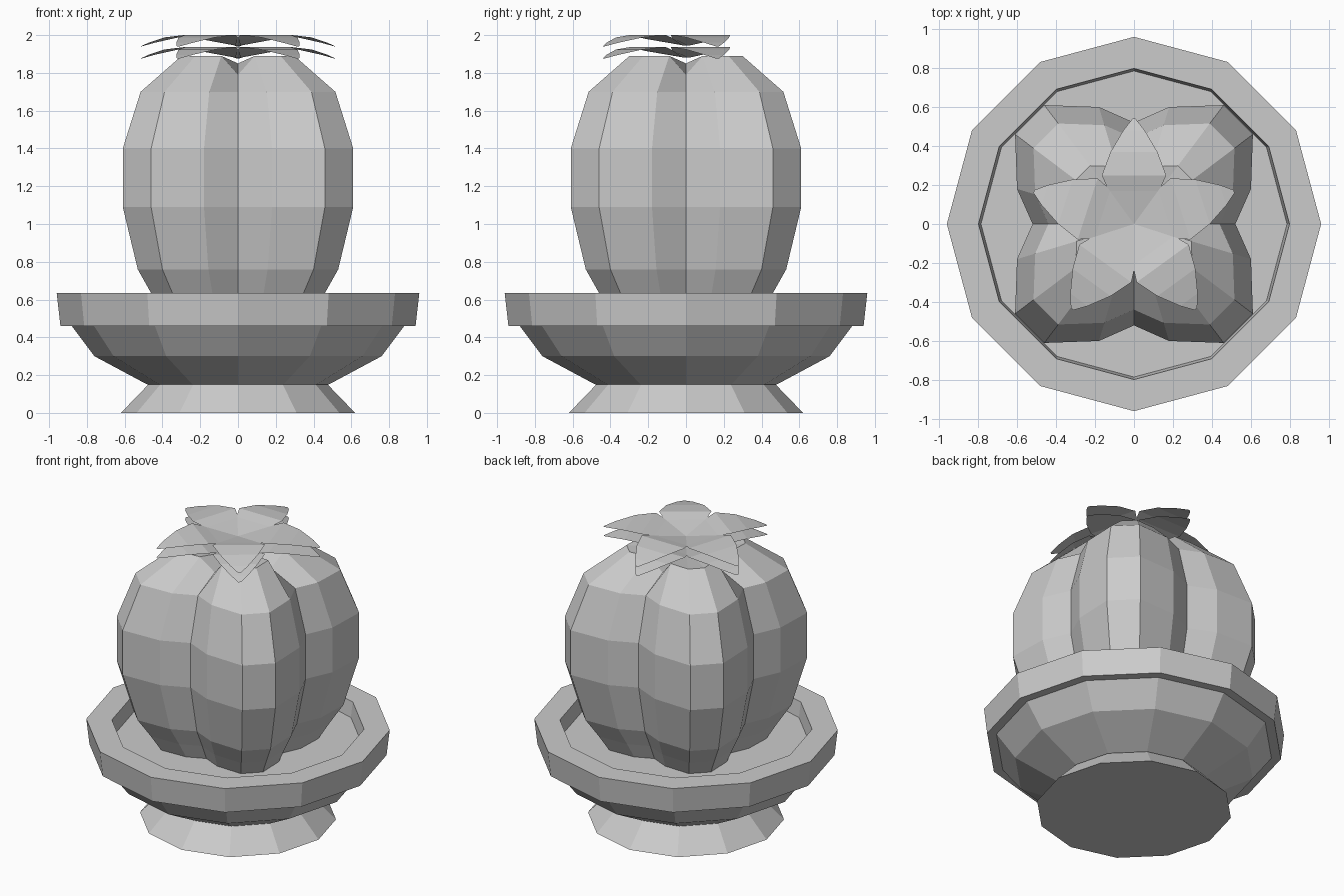
import bpy, bmesh, math
from mathutils import Matrix, Vector

if "Cube" in bpy.data.objects:
    bpy.data.objects.remove(bpy.data.objects["Cube"])

grey = bpy.data.materials.new("plain grey")
grey.use_nodes = True
colour = (0.6, 0.6, 0.6, 1)
grey.diffuse_color = colour
grey.node_tree.nodes["Principled BSDF"].inputs["Base Color"].default_value = colour


def finish(name, bm, closed=True):
    if closed:
        bmesh.ops.recalc_face_normals(bm, faces=bm.faces)
    mesh = bpy.data.meshes.new(name)
    bm.to_mesh(mesh)
    bm.free()
    mesh.materials.append(grey)
    obj = bpy.data.objects.new(name, mesh)
    bpy.context.collection.objects.link(obj)
    return obj


def skin(bm, rings):
    """Join successive closed rings of vertices with quads."""
    for low, high in zip(rings, rings[1:]):
        n = len(low)
        for i in range(n):
            j = (i + 1) % n
            bm.faces.new((low[i], low[j], high[j], high[i]))


def lathe(name, profile, sides=12):
    bm = bmesh.new()
    rings = []
    for r, z in profile:
        angles = [math.tau * i / sides for i in range(sides)]
        rings.append([bm.verts.new((r * math.cos(a), r * math.sin(a), z)) for a in angles])
    skin(bm, rings)
    bm.faces.new(rings[0])
    bm.faces.new(rings[-1])
    return finish(name, bm)


# Pot: flared foot, bowl with thick rim, and sunken soil
lathe("pot_foot", [(0.62, 0), (0.47, 0.155)])
lathe("pot_bowl", [(0.48, 0.15), (0.76, 0.30), (0.88, 0.46), (0.94, 0.46),
                   (0.96, 0.635), (0.798, 0.635), (0.785, 0.53)])

# Cactus: one quarter of the lobed section, turned four times
quarter = [(0.52, 0), (0.60, 0.18), (0.61, 0.46), (0.46, 0.61), (0.18, 0.60)]
levels = [(0.50, 0.64), (0.635, 0.755), (0.76, 0.87), (1.09, 1), (1.40, 1),
          (1.70, 0.845), (1.89, 0.49)]
bm = bmesh.new()
rings = []
for z, scale in levels:
    ring = []
    for turn in range(4):
        rot = Matrix.Rotation(turn * math.pi / 2, 3, "Z")
        for k, (x, y) in enumerate(quarter):
            # the grooves dip between the lobes at the crown
            dip = 0.1 if k == 0 and z > 1.8 else 0
            ring.append(bm.verts.new(rot @ Vector((x * scale, y * scale, z - dip))))
    rings.append(ring)
skin(bm, rings)
bm.faces.new(rings[0])
crown = bm.verts.new((0, 0, 1.85))
for i, v in enumerate(rings[-1]):
    bm.faces.new((v, rings[-1][(i + 1) % len(rings[-1])], crown))
finish("cactus_body", bm)

# Flower: two stacked layers of five thin bent petals (distance, half width, height)
petal = [(0.0, 0.02, 1.945), (0.17, 0.13, 1.98), (0.25, 0.165, 2.0),
         (0.37, 0.12, 1.988), (0.48, 0.055, 1.96), (0.54, 0.008, 1.94)]
for name, drop in (("upper_petals", 0), ("lower_petals", 0.064)):
    bm = bmesh.new()
    for i in range(5):
        rot = Matrix.Rotation(math.pi / 2 + math.tau * i / 5, 3, "Z")
        rows = [[bm.verts.new(rot @ Vector((r, side * w, z - drop))) for side in (-1, 1)]
                for r, w, z in petal]
        for a, b in zip(rows, rows[1:]):
            bm.faces.new((a[0], b[0], b[1], a[1]))
    finish(name, bm, closed=False)
